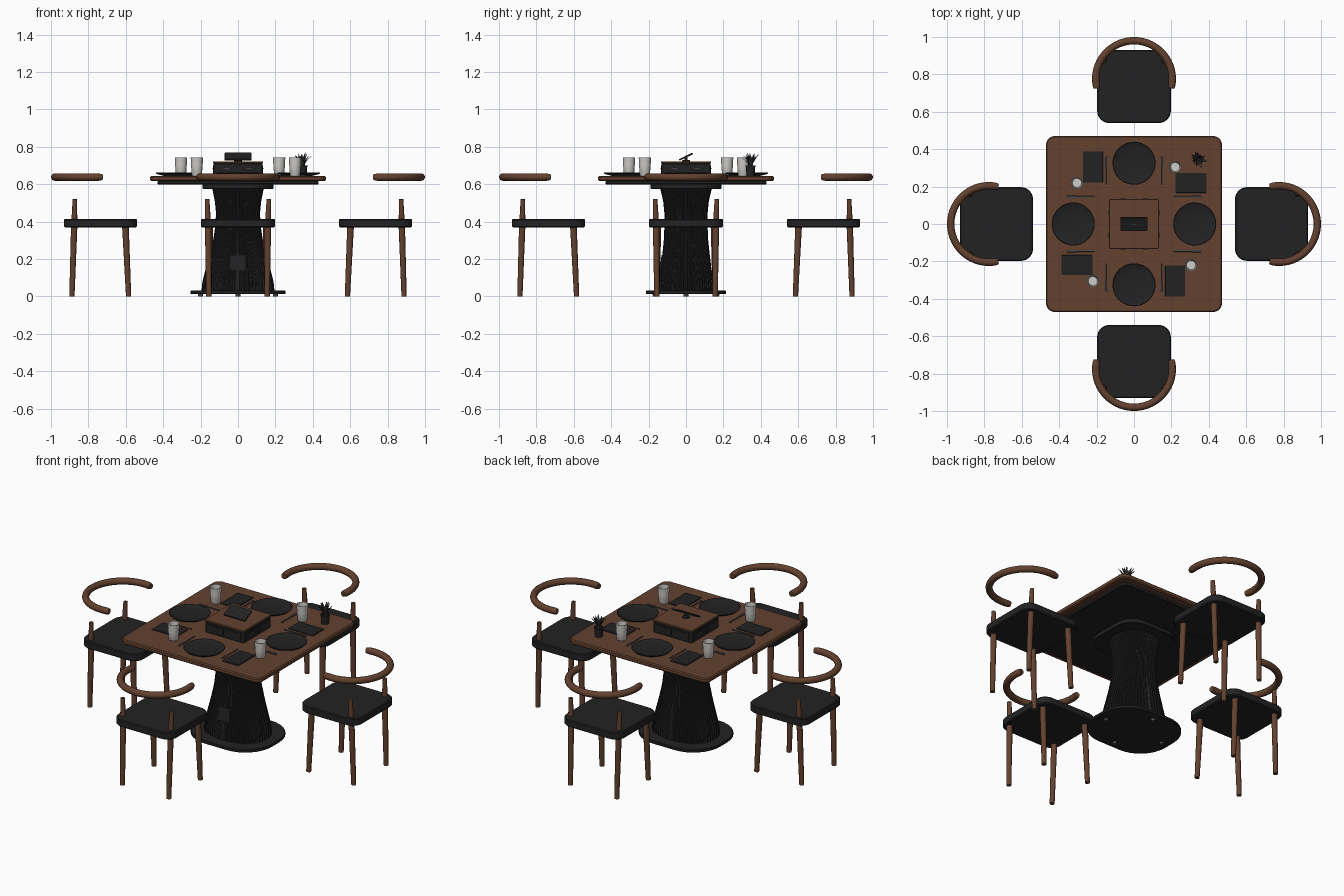
import bpy, bmesh, math, random
from mathutils import Vector, Matrix

if "Cube" in bpy.data.objects:
    bpy.data.objects.remove(bpy.data.objects["Cube"])

random.seed(4)


def material(name, rgb):
    m = bpy.data.materials.new(name)
    m.diffuse_color = (*rgb, 1)
    m.use_nodes = True
    m.node_tree.nodes["Principled BSDF"].inputs["Base Color"].default_value = m.diffuse_color
    return m


WOOD = material("walnut wood", (0.125, 0.053, 0.028))
BLACK = material("matte black", (0.016, 0.016, 0.017))
STEEL = material("dark steel", (0.06, 0.06, 0.065))
WHITE = material("off white ceramic", (0.62, 0.61, 0.58))
LEAF = material("dark leaf", (0.03, 0.033, 0.03))


def loft(name, rings, mat, matrix=None, angle=35):
    """Skin a list of equal-length point rings and cap both ends."""
    bm = bmesh.new()
    vs = [[bm.verts.new(p) for p in ring] for ring in rings]
    n = len(vs[0])
    for a, b in zip(vs, vs[1:]):
        for i in range(n):
            j = (i + 1) % n
            bm.faces.new((a[i], a[j], b[j], b[i]))
    bm.faces.new(vs[0][::-1])
    bm.faces.new(vs[-1])
    bmesh.ops.recalc_face_normals(bm, faces=bm.faces[:])
    if matrix:
        bm.transform(matrix)
    me = bpy.data.meshes.new(name)
    bm.to_mesh(me)
    bm.free()
    me.shade_smooth()
    me.set_sharp_from_angle(angle=math.radians(angle))
    me.materials.append(mat)
    ob = bpy.data.objects.new(name, me)
    bpy.context.collection.objects.link(ob)
    return ob


def round_rect(hx, hy, r, z, seg=8):
    pts = []
    for k, (sx, sy) in enumerate(((1, 1), (-1, 1), (-1, -1), (1, -1))):
        for i in range(seg + 1):
            a = math.pi / 2 * (k + i / seg)
            pts.append(Vector((sx * (hx - r) + r * math.cos(a),
                               sy * (hy - r) + r * math.sin(a), z)))
    return pts


def slab(name, hx, hy, r, z0, z1, mat, bev=0.003, matrix=None):
    """Rounded rectangular plate with softened rims."""
    steps = ((bev, z0), (0, z0 + bev), (0, z1 - bev), (bev, z1))
    return loft(name, [round_rect(hx - i, hy - i, r - i, z) for i, z in steps], mat, matrix)


def lathe(name, profile, mat, matrix=None, n=32):
    rings = [[Vector((r * math.cos(2 * math.pi * i / n), r * math.sin(2 * math.pi * i / n), z))
              for i in range(n)] for r, z in profile]
    return loft(name, rings, mat, matrix)


def tube(name, path, radii, mat, matrix=None, n=12):
    rings = []
    for k, p in enumerate(path):
        t = (path[min(k + 1, len(path) - 1)] - path[max(k - 1, 0)]).normalized()
        u = t.cross(Vector((0, 0, 1)) if abs(t.z) < 0.8 else Vector((0, 1, 0))).normalized()
        v = t.cross(u)
        rings.append([p + radii[k] * (u * math.cos(2 * math.pi * i / n) + v * math.sin(2 * math.pi * i / n))
                      for i in range(n)])
    return loft(name, rings, mat, matrix, 50)


def move(x, y, z=0.0):
    return Matrix.Translation((x, y, z))


# Table top, under-plate and collar
slab("table_top", 0.47, 0.47, 0.045, 0.617, 0.645, WOOD, 0.006)
slab("under_plate", 0.43, 0.43, 0.04, 0.60, 0.618, BLACK)
slab("collar", 0.19, 0.19, 0.11, 0.575, 0.601, BLACK)

# Foot plate on small glides
slab("foot_plate", 0.255, 0.215, 0.18, 0.013, 0.031, BLACK)
for x, y in ((0.2, 0), (-0.2, 0), (0, 0.165), (0, -0.165)):
    lathe("glide", [(0.012, 0), (0.014, 0.014)], STEEL, move(x, y), 12)

# Fluted pedestal: (z, half width, half depth)
PROFILE = ((0.03, 0.195, 0.15), (0.08, 0.19, 0.146), (0.15, 0.172, 0.136), (0.23, 0.150, 0.126),
           (0.31, 0.131, 0.118), (0.39, 0.120, 0.115), (0.45, 0.118, 0.116), (0.51, 0.124, 0.122),
           (0.578, 0.138, 0.138))
RIBS = 56
rings = []
for z, a, b in PROFILE:
    ring = []
    for i in range(RIBS * 4):
        t = 2 * math.pi * i / (RIBS * 4)
        c, s = math.cos(t), math.sin(t)
        k = 1.0 if i % 4 < 2 else 0.965
        ring.append(Vector((k * a * math.copysign(abs(c) ** 0.87, c),
                            k * b * math.copysign(abs(s) ** 0.87, s), z)))
    rings.append(ring)
loft("pedestal", rings, BLACK, None, 25)

# Access door on the pedestal front
door = move(0, -0.133, 0.18) @ Matrix.Rotation(math.radians(90 - 7), 4, 'X')
slab("access_door", 0.041, 0.042, 0.004, -0.006, 0.003, BLACK, 0.001, door)

# Centre box with wooden lid, front strips and knobs
slab("centre_box", 0.13, 0.13, 0.008, 0.644, 0.711, BLACK)
slab("box_lid", 0.134, 0.134, 0.01, 0.71, 0.722, WOOD)
for k in range(4):
    m = Matrix.Rotation(k * math.pi / 2, 4, 'Z')
    side = m @ move(0, -0.13, 0.678) @ Matrix.Rotation(math.pi / 2, 4, 'X')
    for x in (-0.06, 0.06):
        slab("box_drawer", 0.052, 0.022, 0.003, -0.002, 0.003, BLACK, 0.001, side @ move(x, 0))
        slab("drawer_pull", 0.015, 0.003, 0.002, 0.0, 0.006, STEEL, 0.001, side @ move(x, 0.006))

# Tilted tablet on its stand
tilt = move(0, 0, 0.747) @ Matrix.Rotation(math.radians(26), 4, 'X')
slab("tablet", 0.072, 0.04, 0.005, -0.004, 0.005, BLACK, 0.001, tilt)
slab("tablet_button", 0.012, 0.003, 0.002, 0.004, 0.006, STEEL, 0.0005, tilt)
lathe("tablet_stand", [(0.022, 0.72), (0.02, 0.728), (0.008, 0.731), (0.008, 0.746)], BLACK, None, 16)

for k in range(4):
    turn = Matrix.Rotation(k * math.pi / 2, 4, 'Z')
    # Place setting: plate, mat, cup, cutlery
    lathe("plate", [(0.07, 0.645), (0.108, 0.654), (0.115, 0.661), (0.112, 0.662), (0.098, 0.657),
                    (0.075, 0.652)], BLACK, turn @ move(0, 0.325), 48)
    slab("napkin", 0.053, 0.083, 0.003, 0.644, 0.65, BLACK, 0.001, turn @ move(-0.22, 0.305))
    lathe("cup", [(0.024, 0.645), (0.027, 0.65), (0.031, 0.70), (0.033, 0.742), (0.030, 0.742),
                  (0.028, 0.70), (0.024, 0.655)], WHITE, turn @ move(0.22, 0.305), 24)
    for x in (-0.145, 0.145):
        slab("cutlery_handle", 0.004, 0.075, 0.003, 0.644, 0.649, STEEL, 0.001, turn @ move(x, 0.285))
        slab("cutlery_head", 0.007, 0.026, 0.005, 0.644, 0.65, STEEL, 0.001, turn @ move(x, 0.335))

    # Chair seat
    slab("seat", 0.197, 0.195, 0.065, 0.37, 0.415, BLACK, 0.005, turn @ move(0, 0.735))
    # Curved back rail with rounded ends
    path, radii = [], []
    for i in range(41):
        a = math.radians(-14 + 208 * i / 40)
        path.append(Vector((0.205 * math.cos(a), 0.775 + 0.205 * math.sin(a), 0.638)))
        radii.append(0.016 if i in (0, 40) else 0.0195)
    tube("back_rail", path, radii, WOOD, turn, 16)
    # Splayed legs, the rear pair running up as short posts
    for s in (-1, 1):
        tube("rear_leg", [Vector((s * 0.156, 0.888, 0)), Vector((s * 0.16, 0.876, 0.37)),
                          Vector((s * 0.165, 0.872, 0.52))], (0.014, 0.017, 0.012), WOOD, turn)
        tube("front_leg", [Vector((s * 0.156, 0.585, 0)), Vector((s * 0.15, 0.602, 0.38))],
             (0.014, 0.018), WOOD, turn)

# Potted plant
spot = move(0.345, 0.345)
lathe("plant_pot", [(0.021, 0.645), (0.026, 0.70), (0.023, 0.70), (0.022, 0.693)], BLACK, spot, 20)
for i in range(16):
    a = 2 * math.pi * i / 16 * 3 + random.uniform(-0.2, 0.2)
    reach = random.uniform(0.012, 0.048)
    top = 0.775 - reach * 0.6 + random.uniform(-0.008, 0.004)
    d = Vector((math.cos(a), math.sin(a), 0))
    w = Vector((-d.y, d.x, 0))
    rings = []
    for f, half in ((0, 0.003), (0.35, 0.006), (0.7, 0.0065), (1, 0.0008)):
        c = d * (0.008 + reach * f * f) + Vector((0, 0, 0.69 + (top - 0.69) * f))
        rings.append([c + w * half, c + d * 0.0015, c - w * half, c - d * 0.0015])
    loft("leaf", rings, LEAF, spot)
